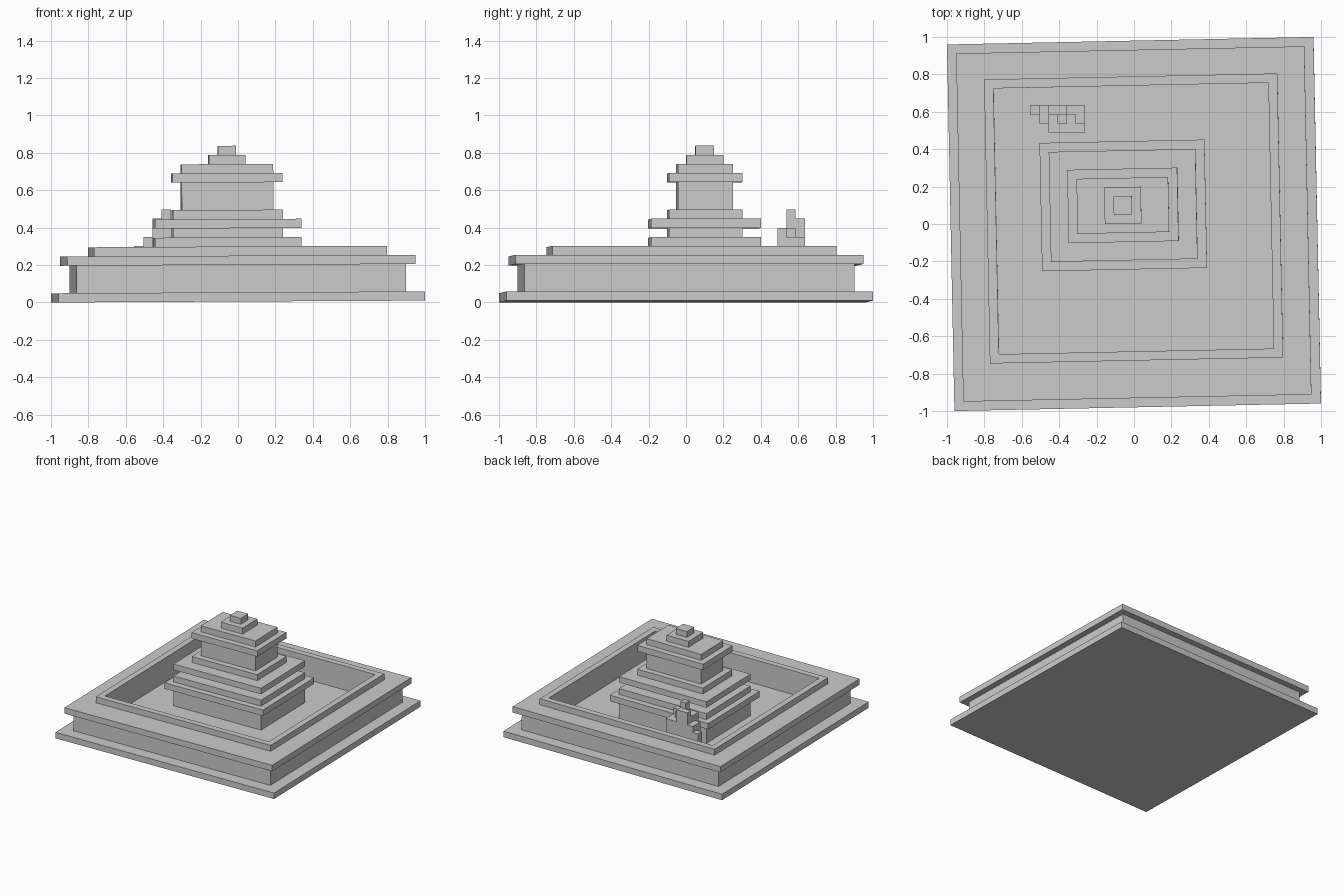
import bpy, bmesh, math
from mathutils import Matrix

if "Cube" in bpy.data.objects:
    bpy.data.objects.remove(bpy.data.objects["Cube"])

U = 0.049  # building unit
# the whole fountain sits slightly turned and tilted
PLACE = (Matrix.Translation((0, 0, 0.005)) @ Matrix.Rotation(math.radians(-0.29), 4, 'Y')
         @ Matrix.Rotation(math.radians(1.17), 4, 'Z') @ Matrix.Scale(U, 4))


def finish(name, bm, matrix):
    bm.transform(matrix)
    bmesh.ops.recalc_face_normals(bm, faces=bm.faces)
    mesh = bpy.data.meshes.new(name)
    bm.to_mesh(mesh)
    bm.free()
    bpy.context.collection.objects.link(bpy.data.objects.new(name, mesh))


def stack(name, cx, rings):
    """Stepped solid from rectangular rings (centre y, half x, half y, z)."""
    bm = bmesh.new()
    loops = [[bm.verts.new((cx + sx * hx, cy + sy * hy, z))
              for sx, sy in ((-1, -1), (1, -1), (1, 1), (-1, 1))]
             for cy, hx, hy, z in rings]
    for a, b in zip(loops, loops[1:]):
        for i in range(4):
            j = (i + 1) % 4
            bm.faces.new((a[i], a[j], b[j], b[i]))
    bm.faces.new(loops[0])
    bm.faces.new(loops[-1])
    finish(name, bm, PLACE)


# Basin: plinth, wall, cornice, rim, then down the inside to the floor
basin = [(0, 20, 20, 0), (0, 20, 20, 1), (0, 18, 18, 1), (0, 18, 18, 4),
         (0, 19, 19, 4), (0, 19, 19, 5), (0.6, 16, 15.5, 5), (0.6, 16, 15.5, 6),
         (0.6, 15, 14.5, 6), (0.6, 15, 14.5, 2)]
stack("basin", 0, basin)

# Tiered centre tower: (half x, half y, top z)
tiers = [(8, 6, 5), (9, 7, 6), (8, 6, 7), (6, 4, 8), (8, 6, 9), (6, 4, 10),
         (5, 3, 13), (6, 4, 14), (5, 3, 15), (2, 2, 16), (1, 1, 17)]
tower, z = [], 2
for hx, hy, top in tiers:
    tower += [(2.05, hx, hy, z), (2.05, hx, hy, top)]
    z = top
stack("tower", -1.1, tower)

# Small blocky ornament standing in the pool: (x, y, width, depth, top z)
blocks = [(0, 2, 6, 1, 6), (1, 1, 5, 1, 7), (1, 2, 5, 1, 7), (2, 0, 4, 1, 8),
          (2, 1, 3, 1, 8), (2, 2, 2, 1, 9), (3, 1, 1, 1, 10)]
bm = bmesh.new()
for x, y, w, d, top in blocks:
    m = (Matrix.Translation((x + w / 2, y + d / 2, (top + 2) / 2))
         @ Matrix.Diagonal((w, d, top - 2, 1)))
    bmesh.ops.create_cube(bm, size=1, matrix=m)
finish("ornament", bm, Matrix.Translation((-0.555, 0.488, 0.007)) @ Matrix.Scale(U, 4))
